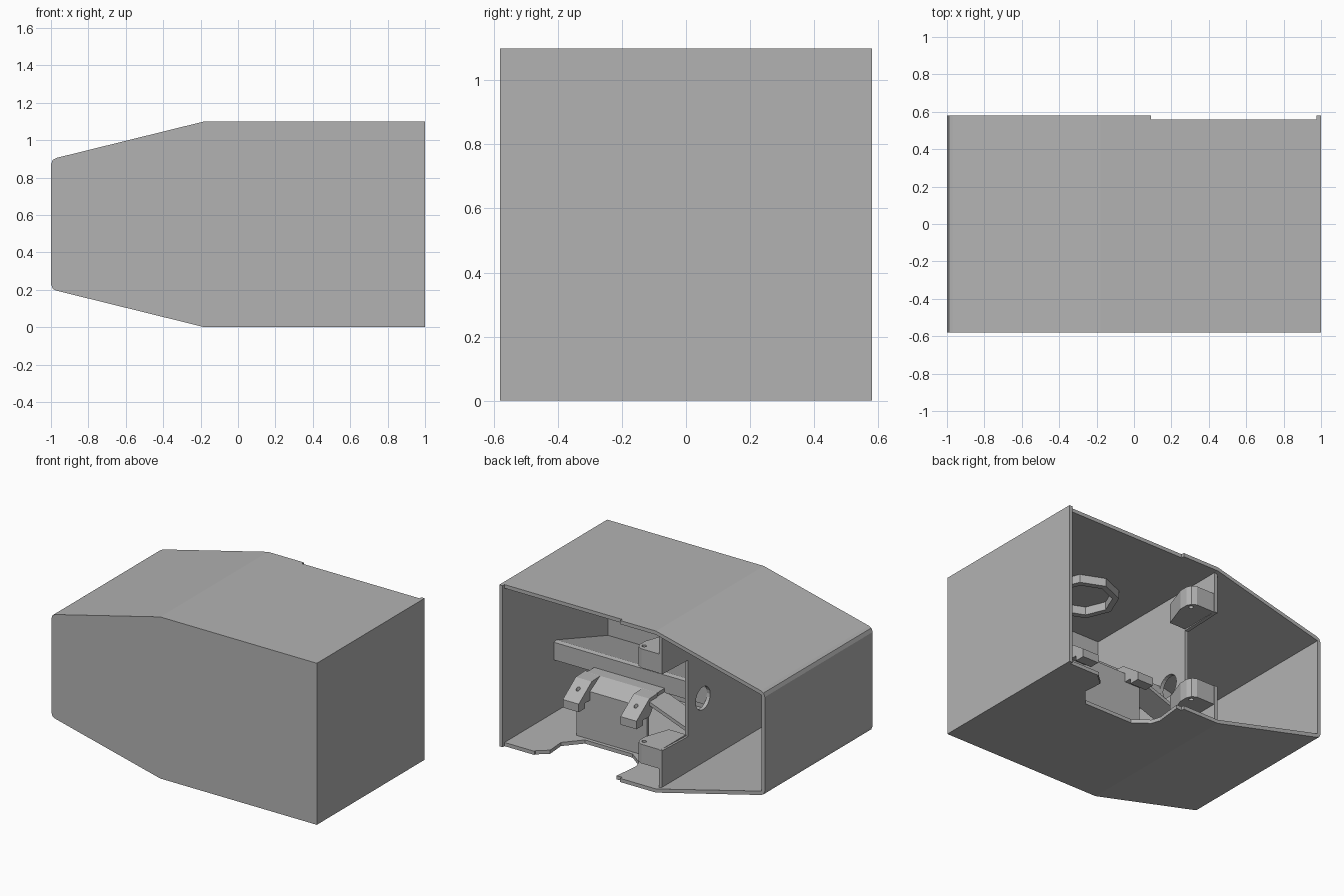
import bpy
import bmesh
from math import cos, sin, pi

cube = bpy.data.objects.get("Cube")
if cube:
    bpy.data.objects.remove(cube, do_unlink=True)

grey = bpy.data.materials.new("plain grey")
grey.use_nodes = True
grey.diffuse_color = (0.45, 0.45, 0.45, 1)
grey.node_tree.nodes["Principled BSDF"].inputs["Base Color"].default_value = grey.diffuse_color

PLACE = {
    "x": lambda a, b, t: (t, a, b),
    "y": lambda a, b, t: (a, t, b),
    "z": lambda a, b, t: (a, b, t),
}


def prism(name, points, axis, low, high):
    """Extrude a flat outline along an axis."""
    bm = bmesh.new()
    ends = [[bm.verts.new(PLACE[axis](a, b, t)) for a, b in points] for t in (low, high)]
    bm.faces.new(ends[0])
    bm.faces.new(ends[1])
    n = len(points)
    for i in range(n):
        j = (i + 1) % n
        bm.faces.new((ends[0][i], ends[0][j], ends[1][j], ends[1][i]))
    bmesh.ops.recalc_face_normals(bm, faces=bm.faces)
    mesh = bpy.data.meshes.new(name)
    bm.to_mesh(mesh)
    bm.free()
    mesh.materials.append(grey)
    ob = bpy.data.objects.new(name, mesh)
    bpy.context.collection.objects.link(ob)
    return ob


def circle(a, b, radius, sides=20):
    return [(a + radius * cos(2 * pi * i / sides), b + radius * sin(2 * pi * i / sides))
            for i in range(sides)]


def rect(a0, a1, b0, b1):
    return [(a0, b0), (a1, b0), (a1, b1), (a0, b1)]


def cut(ob, cutter):
    """Subtract the cutter, then discard it."""
    mod = ob.modifiers.new("cut", "BOOLEAN")
    mod.operation = "DIFFERENCE"
    mod.solver = "EXACT"
    mod.object = cutter
    bpy.ops.object.select_all(action="DESELECT")
    bpy.context.view_layer.objects.active = ob
    ob.select_set(True)
    bpy.ops.object.modifier_apply(modifier=mod.name)
    bpy.data.objects.remove(cutter, do_unlink=True)


BACK, WALL, H = 0.58, 0.025, 1.1
MID = H / 2


def mirrored(half):
    """Complete an upper half outline below mid height."""
    return half + [(x, H - z) for x, z in reversed(half)]


# Outer case, open at the back
outer = mirrored([(1, H), (-0.18, H), (-0.97, 0.905), (-0.99, 0.895), (-1, 0.87)])
inner = mirrored([(1 - WALL, H - WALL), (-0.18, H - WALL), (-0.975, 0.877)])
case = prism("case", outer, "y", -BACK, BACK)
cut(case, prism("case_cavity", inner, "y", -BACK + WALL, 1))

# Rebate along the rear edge of top and bottom
cut(case, prism("rear_rebate", rect(0.09, 1 - WALL, -0.1, 1.2), "y", 0.56, 0.7))

# Opening in the floor
opening = [(0.75, 0.7), (0.75, 0.55), (0.68, 0.49), (0.69, 0.36), (0.59, 0.245),
           (0.23, 0.245), (0.13, 0.32), (0.11, 0.38), (0.13, 0.56), (0.13, 0.7)]
cut(case, prism("floor_opening", opening, "z", -0.1, 0.1))

# Upright divider with a recessed rear edge and a cable hole
divider_outline = [(-0.565, 0.01), (0.55, 0.01), (0.55, 0.28), (0.27, 0.27),
                   (0.27, 0.79), (0.55, 0.8), (0.55, 1.09), (-0.565, 1.09)]
divider = prism("divider", divider_outline, "x", -0.205, -0.18)
cut(divider, prism("cable_hole", circle(0.11, 0.47, 0.078), "x", -0.3, -0.1))

# Screw lugs on the divider
lug = [(-0.19, 0.27), (-0.06, 0.27), (0.0, 0.44), (0.0, 0.5), (-0.015, 0.53),
       (-0.045, 0.545), (-0.19, 0.545)]
for label, base in (("lower", 0.15), ("upper", 0.8)):
    ob = prism(label + "_lug", lug, "z", base, base + 0.13)
    cut(ob, prism("lug_hole", circle(-0.035, 0.5, 0.015, 12), "z", base - 0.1, base + 0.3))

# Sloping inner shelf with a deep rear rim
shelf = [(0.03, 0.385), (0.03, 0.505), (0.0, 0.51), (-0.565, 0.325),
         (-0.565, 0.3), (0.0, 0.48), (0.0, 0.385)]
prism("shelf", shelf, "x", -0.19, 0.985)

# Lower mount panel with sloping top
panel = [(0.2, 0.01), (0.22, 0.01), (0.22, 0.35), (0.11, 0.415), (0.02, 0.415),
         (0.02, 0.39), (0.1, 0.39), (0.2, 0.335)]
prism("mount_panel", panel, "x", 0.14, 0.67)

# Screw brackets on the mount panel
bracket = [(0.1, 0.415), (0.2, 0.41), (0.34, 0.31), (0.34, 0.255), (0.27, 0.255),
           (0.27, 0.29), (0.2, 0.29)]
for label, x in (("left", 0.63), ("right", 0.195)):
    ob = prism(label + "_bracket", bracket, "x", x - 0.06, x + 0.06)
    cut(ob, prism("bracket_hole", circle(x, 0.26, 0.013, 12), "z", 0.1, 0.6))

# Sloping gusset between panel and divider
prism("gusset", [(0.14, 0.39), (-0.185, 0.27), (-0.185, 0.245), (0.14, 0.365)], "y", 0.02, 0.2)

# Ring on the inside of the roof
ring = prism("roof_ring", circle(0.28, -0.15, 0.22, 8), "z", 1.02, 1.085)
cut(ring, prism("ring_hole", circle(0.28, -0.15, 0.18, 8), "z", 0.9, 1.2))
